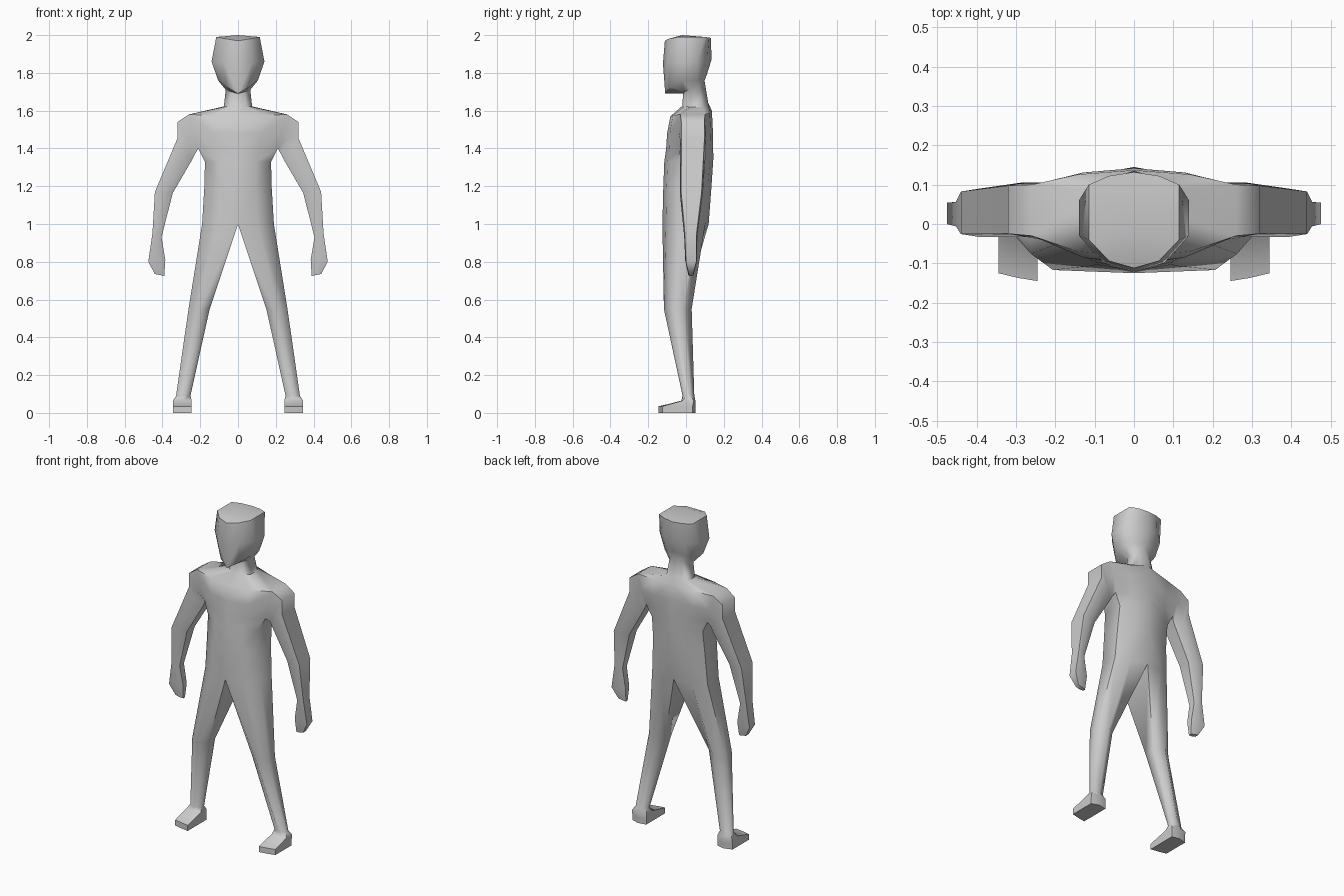
import bpy, bmesh, math

if "Cube" in bpy.data.objects:
    bpy.data.objects.remove(bpy.data.objects["Cube"])

bm = bmesh.new()


def add(points):
    return [bm.verts.new(p) for p in points]


def trunk_row(zf, zs, zb, w, yf, s0, s1, yb):
    """Half ring from front centre round the side to back centre."""
    return add([(0, yf, zf),
                (w * .55, yf + (s0 - yf) * .25, (zf + zs) / 2),
                (w, s0, zs), (w, s1, zs),
                (w * .55, yb - (yb - s1) * .3, (zb + zs) / 2),
                (0, yb, zb)])


def leg_ring(z, x0, x1, yf, yb, k=.28):
    """Six-sided ring, starting at the inner front."""
    d, m = (yb - yf) * k, (x0 + x1) / 2
    return add([(x0, yf + d, z), (m, yf, z), (x1, yf + d, z),
                (x1, yb - d, z), (m, yb, z), (x0, yb - d, z)])


def arm_ring(xi, zi, xo, zo, yf, yb):
    """Six-sided ring from the inner front over the outside to the inner back."""
    d, xm, zm = yb - yf, (xi + xo) / 2, (zi + zo) / 2
    return add([(xi, yf + d * .2, zi), (xm, yf, zm), (xo, yf + d * .06, zo),
                (xo, yb - d * .06, zo), (xm, yb, zm), (xi, yb - d * .2, zi)])


def bridge(a, b, closed=False, skip=()):
    n = len(a)
    for i in range(n if closed else n - 1):
        if i not in skip:
            j = (i + 1) % n
            bm.faces.new((a[i], a[j], b[j], b[i]))


def tube(rings):
    for a, b in zip(rings, rings[1:]):
        bridge(a, b, closed=True)
    bm.faces.new(rings[-1])


# torso, hips to shoulder line
torso = [trunk_row(*r) for r in (
    (1.00, 1.00, 1.00, .190, -.125, -.05, .06, .120),
    (1.20, 1.20, 1.20, .178, -.120, -.05, .07, .135),
    (1.33, 1.33, 1.35, .175, -.115, -.045, .085, .145),
    (1.40, 1.40, 1.42, .210, -.105, -.03, .09, .143),
    (1.48, 1.49, 1.50, .235, -.100, -.04, .105, .142),
    (1.57, 1.58, 1.60, .260, -.083, -.03, .10, .137))]
# neck and head
head = [trunk_row(*r) for r in (
    (1.625, 1.62, 1.64, .075, -.020, .02, .085, .118),
    (1.69, 1.71, 1.76, .065, -.015, .02, .07, .098),
    (1.69, 1.76, 1.79, .105, -.110, -.02, .06, .110),
    (1.85, 1.86, 1.87, .140, -.122, -.03, .06, .135),
    (1.97, 1.99, 1.985, .115, -.112, -.04, .10, .132))]
rows = torso + head
for i, (a, b) in enumerate(zip(rows, rows[1:])):
    bridge(a, b, skip=(2,) if i in (3, 4) else ())   # arm hole left open
# crown of the head
top = bm.verts.new((0, -.02, 2.0))
for a, b in zip(rows[-1], rows[-1][1:]):
    bm.faces.new((a, b, top))

# arm, from the arm hole to the hand
hole = [torso[3][2], torso[4][2], torso[5][2],
        torso[5][3], torso[4][3], torso[3][3]]
tube([hole] + [arm_ring(*r) for r in (
    (.225, 1.375, .32, 1.54, -.033, .106),
    (.24, 1.345, .32, 1.455, -.033, .106),
    (.345, 1.165, .44, 1.17, -.033, .09),
    (.405, .93, .453, .95, -.01, .06),
    (.385, .81, .475, .80, -.004, .058),
    (.39, .725, .44, .735, .012, .04))])

# leg down to the ankle, then the foot
leg = [torso[0]] + [leg_ring(*r) for r in (
    (.55, .15, .262, -.117, .03),
    (.09, .252, .328, -.018, .044),
    (.065, .245, .345, -.025, .05, .12))]
for z in (.035, 0):
    ring = leg_ring(z, .245, .345, -.14, .05, .05)
    ring[0].co.y, ring[1].co.y, ring[2].co.y = -.145, -.137, -.125
    ring[3].co.y = .035
    leg.append(ring)
tube(leg)

# mirror to the other side
bmesh.ops.mirror(bm, geom=bm.verts[:] + bm.edges[:] + bm.faces[:],
                 axis='X', merge_dist=.0005)
bmesh.ops.recalc_face_normals(bm, faces=bm.faces[:])

mesh = bpy.data.meshes.new("figure_body")
bm.to_mesh(mesh)
bm.free()
body = bpy.data.objects.new("figure_body", mesh)
bpy.context.collection.objects.link(body)
bpy.context.view_layer.objects.active = body
body.select_set(True)
bpy.ops.object.shade_smooth_by_angle(angle=math.radians(60))
